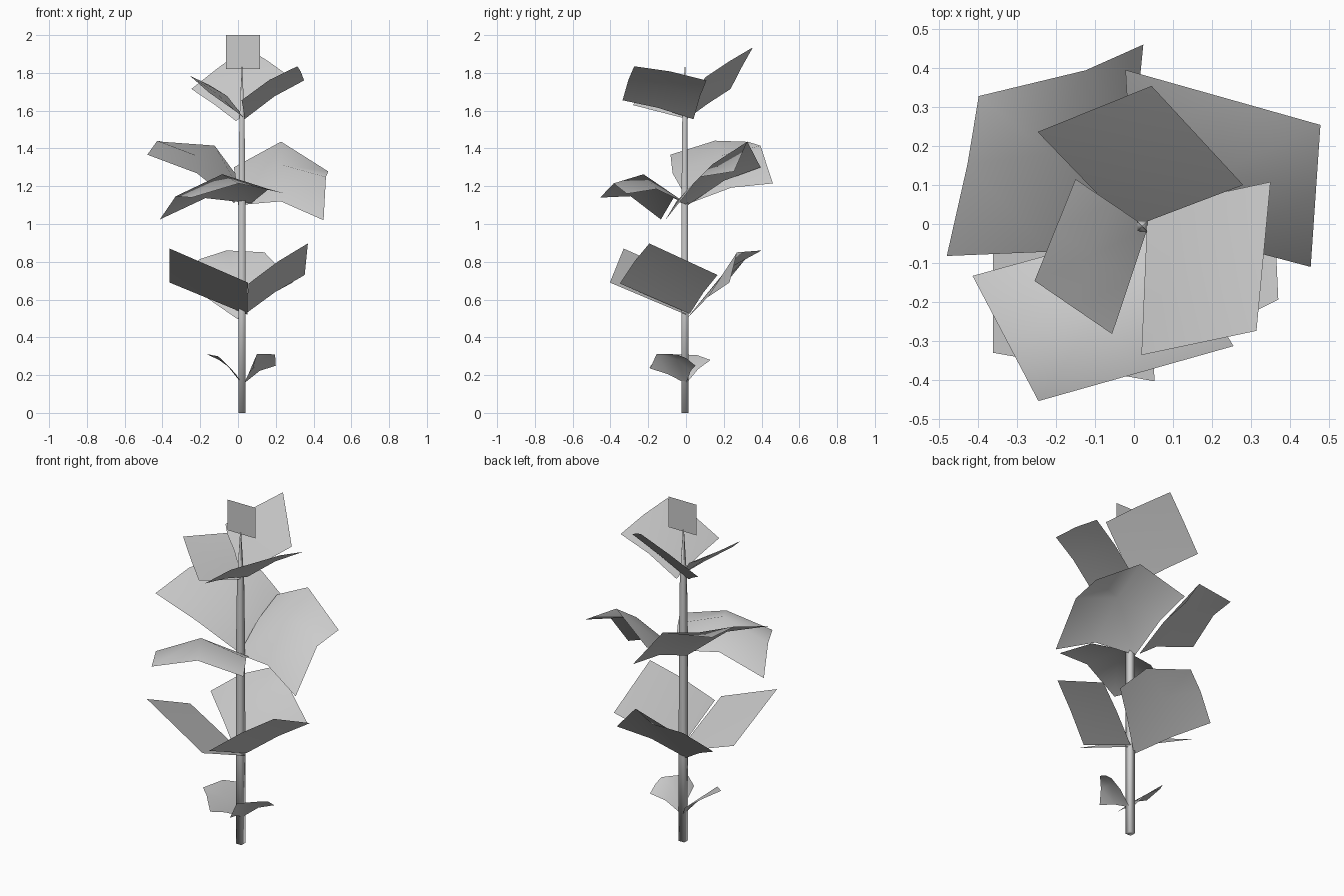
import bpy
import math
from mathutils import Vector


def make_object(name, verts, faces):
    mesh = bpy.data.meshes.new(name)
    mesh.from_pydata(verts, [], faces)
    mesh.polygons.foreach_set("use_smooth", [True] * len(faces))
    mesh.update()
    obj = bpy.data.objects.new(name, mesh)
    bpy.context.collection.objects.link(obj)
    return obj


def leaf(name, base, a, tip, b, bends=(0, 0, 0, 0), centre=None):
    """Square leaf card on a 3 x 3 grid. Bends move the middles of the edges
    base-a, a-tip, tip-b and b-base: a number lifts, a triple shifts freely."""
    base, a, tip, b = map(Vector, (base, a, tip, b))
    bend = [Vector(d) if isinstance(d, tuple) else Vector((0, 0, d)) for d in bends]
    mids = [(p + q) / 2 + d for p, q, d in
            zip((base, a, tip, b), (a, tip, b, base), bend)]
    middle = (base + a + tip + b) / 4
    middle += Vector((0, 0, centre)) if centre is not None else sum(bend, Vector()) / 2
    verts = [base, mids[0], a, mids[3], middle, mids[1], b, mids[2], tip]
    faces = [(r + c, r + c + 1, r + c + 4, r + c + 3) for r in (0, 3) for c in (0, 1)]
    return make_object(name, verts, faces)


# Stem: tapered four-sided post
SIDES = 4
profile = [(0, 0.0255), (0.55, 0.0255), (1.15, 0.025), (1.55, 0.0195), (1.83, 0.003)]
verts = []
for z, r in profile:
    for k in range(SIDES):
        t = math.tau * (k + 0.5) / SIDES
        verts.append((0.021 + r * math.cos(t), -0.006 + r * math.sin(t), z))
faces = []
for row in range(len(profile) - 1):
    for k in range(SIDES):
        i, j = row * SIDES + k, row * SIDES + (k + 1) % SIDES
        faces.append((i, j, j + SIDES, i + SIDES))
faces.append(tuple(reversed(range(SIDES))))
faces.append(tuple(range(len(verts) - SIDES, len(verts))))
make_object("stem", verts, faces)

# Flower card on top
make_object("flower", [(-0.064, -0.005, 1.82), (0.117, -0.005, 1.82),
                       (0.117, -0.005, 2.0), (-0.064, -0.005, 2.0)], [(0, 1, 2, 3)])

# Lowest pair of small leaves
leaf("low_leaf_right", (0.03, 0, 0.155), (0.08, -0.19, 0.235),
     (0.195, -0.05, 0.31), (0.2, 0.05, 0.25),
     (0.01, (-0.037, -0.035, 0.04), 0.01, 0.02), 0.045)
leaf("low_leaf_left", (0.02, 0.0, 0.155), (-0.045, -0.195, 0.24),
     (-0.165, -0.09, 0.31), (-0.09, 0.13, 0.28),
     (0.01, 0.025, (-0.01, 0.035, 0.012), 0.015), 0.02)

# Second tier
leaf("second_leaf_left", (0.05, 0.0, 0.52), (-0.362, 0.073, 0.69),
     (-0.362, -0.33, 0.87), (0.052, -0.403, 0.69))
leaf("second_leaf_right", (0.04, 0.02, 0.525), (0.057, -0.35, 0.685),
     (0.37, -0.194, 0.897), (0.353, 0.167, 0.73), (0, 0.012, 0, 0.012))
leaf("second_leaf_back", (0, 0, 0.495), (-0.34, 0.23, 0.71),
     (-0.06, 0.4, 0.86), (0.29, 0.23, 0.69),
     (0.01, 0.03, (0.025, -0.045, 0.075), 0.02), 0.07)

# Third tier of large, strongly arched leaves
leaf("third_leaf_left", (-0.02, 0.02, 1.11), (-0.48, -0.082, 1.367),
     (-0.398, 0.328, 1.435), (0.024, 0.46, 1.215),
     ((0.033, -0.04, 0.03), (0.012, 0.03, 0.04), (0.063, 0, 0.09), 0.03), 0.08)
leaf("third_leaf_right", (0.0, 0.01, 1.10), (0.453, -0.11, 1.02),
     (0.478, 0.254, 1.278), (-0.022, 0.395, 1.30),
     (0.06, 0.1, 0.147, 0.03), 0.14)
leaf("third_leaf_front", (0.07, 0.0, 1.11), (-0.414, -0.133, 1.024),
     (-0.245, -0.454, 1.14), (0.255, -0.313, 1.16), (0.07, 0.065, 0.065, 0.05), 0.155)

# Top tier
leaf("top_leaf_back", (-0.01, -0.01, 1.545), (0.28, 0.1, 1.775),
     (0.045, 0.354, 1.935), (-0.247, 0.236, 1.715), (0.005,) * 4)
leaf("top_leaf_right", (0.035, 0.04, 1.555), (0.019, -0.336, 1.655),
     (0.314, -0.274, 1.835), (0.35, 0.108, 1.76), (0.01, 0.018, 0.01, 0.018))
leaf("top_leaf_left", (0.035, -0.01, 1.56), (-0.056, -0.282, 1.63),
     (-0.255, -0.146, 1.785), (-0.15, 0.115, 1.735), (0.0, -0.01, 0.0, 0.03))
